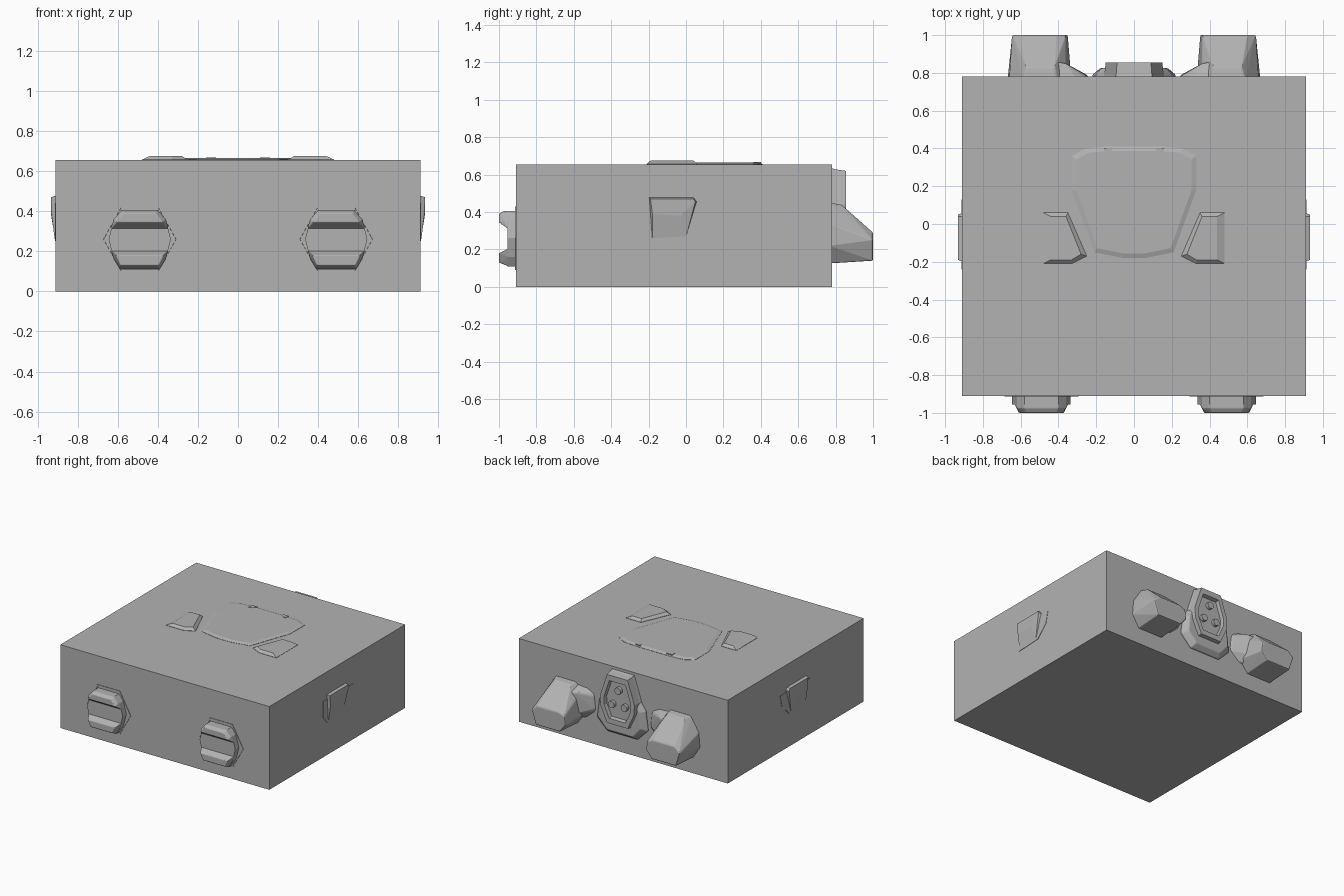
import bpy, bmesh
from math import radians

if "Cube" in bpy.data.objects:
    bpy.data.objects.remove(bpy.data.objects["Cube"], do_unlink=True)

GREY = (0.45, 0.45, 0.45, 1)
mat = bpy.data.materials.new("plain grey")
mat.use_nodes = True
mat.diffuse_color = GREY
mat.node_tree.nodes["Principled BSDF"].inputs["Base Color"].default_value = GREY


def finish(name, bm, mirror=False, bevel=0):
    bmesh.ops.recalc_face_normals(bm, faces=bm.faces)
    mesh = bpy.data.meshes.new(name)
    bm.to_mesh(mesh)
    bm.free()
    mesh.materials.append(mat)
    ob = bpy.data.objects.new(name, mesh)
    bpy.context.collection.objects.link(ob)
    if bevel:
        mod = ob.modifiers.new("Bevel", 'BEVEL')
        mod.width, mod.segments = bevel, 2
        mod.limit_method, mod.angle_limit = 'ANGLE', radians(25)
    if mirror:
        ob.modifiers.new("Mirror", 'MIRROR')
    return ob


def loft(name, rings, **kw):
    """Join matching rings of points and cap both ends."""
    bm = bmesh.new()
    loops = [[bm.verts.new(p) for p in r] for r in rings]
    for a, b in zip(loops, loops[1:]):
        for i in range(len(a)):
            j = (i + 1) % len(a)
            bm.faces.new((a[i], a[j], b[j], b[i]))
    bm.faces.new(loops[0])
    bm.faces.new(loops[-1])
    return finish(name, bm, **kw)


def hull(name, pts, **kw):
    """Convex solid around a few corner points."""
    bm = bmesh.new()
    for p in pts:
        bm.verts.new(p)
    res = bmesh.ops.convex_hull(bm, input=bm.verts)
    junk = {g for g in res["geom_interior"] + res["geom_unused"]
            if isinstance(g, bmesh.types.BMVert)}
    bmesh.ops.delete(bm, geom=list(junk), context='VERTS')
    bmesh.ops.dissolve_limit(bm, angle_limit=radians(2), verts=bm.verts, edges=bm.edges)
    return finish(name, bm, **kw)


def sym(half):
    """Closed outline from its right half, listed top to bottom."""
    return half + [(-x, z) for x, z in reversed(half) if x > 0]


def at_y(outline, y, s=1, cx=0, cz=0):
    return [(cx + x * s, y, cz + z * s) for x, z in outline]


def at_z(outline, z, s=1, cx=0, cy=0):
    return [(cx + (x - cx) * s, cy + (y - cy) * s, z) for x, y in outline]


# Main body
loft("body", [[(x, y, z) for x, y in ((-.91, -.91), (.91, -.91), (.91, .78), (-.91, .78))]
              for z in (0, .655)])

# Front lamps: hexagonal frame, core, and two bars with a gap between
FX, FZ = .49, .26
frame = sym([(.1, .17), (.195, 0), (.1, -.17)])
loft("lamp_frame", [at_y(frame, -.9, 1, FX, FZ), at_y(frame, -.914, 1, FX, FZ),
                    at_y(frame, -.914, .93, FX, FZ), at_y(frame, -.905, .92, FX, FZ)],
     mirror=True)
core = sym([(.09, .145), (.13, .1), (.155, 0), (.13, -.1), (.1, -.15)])
loft("lamp_core", [at_y(core, -.89, 1, FX, FZ), at_y(core, -.955, 1, FX, FZ)], mirror=True)
upper_back = sym([(.09, .145), (.13, .1), (.145, .05)])
upper_front = sym([(.08, .13), (.115, .085)])
hull("lamp_upper_bar", at_y(upper_back, -.95, 1, FX, FZ) + at_y(upper_back[:2] + upper_back[-2:], -.975, 1, FX, FZ)
     + at_y(upper_front, -1, 1, FX, FZ), mirror=True, bevel=.004)
lower_back = sym([(.145, -.055), (.13, -.1), (.1, -.15)])
lower_front = sym([(.12, -.08), (.095, -.13)])
hull("lamp_lower_bar", at_y(lower_back, -.95, 1, FX, FZ)
     + at_y(lower_front, -1, 1, FX, FZ), mirror=True, bevel=.004)

# Side badges: thin plate with a raised block above
plate = [(-.24, .44), (.13, .44), (.11, .35), (.02, .26), (-.19, .25), (-.24, .31)]
hull("side_plate", [(x, y, z) for x in (.9, .913) for y, z in plate], mirror=True)
block = [(-.2, .48), (.04, .48), (.06, .455), (-.04, .36), (-.19, .34)]
hull("side_block", [(.9, y, z) for y, z in block]
     + [(.932, -.19, .47), (.932, .04, .47), (.932, .05, .455), (.932, -.03, .38),
        (.932, -.18, .39), (.914, -.18, .26), (.914, .0, .27)], mirror=True)

# Roof shield with a shallow chamfer, and a pair of small clips on its edge
shield = sym([(.15, .41), (.26, .4), (.33, .36), (.33, .18), (.21, -.15), (.06, -.18)])
loft("roof_shield", [at_z(shield, .64), at_z(shield, .657),
                     at_z(shield, .665, .92, 0, .12)])
hull("roof_clip", [(x, y, z) for z in (.64, .668)
                   for x, y in ((.11, .4), (.16, .4), (.16, .36), (.13, .37))], mirror=True)

# Roof wings flanking the shield
wing = [(.48, .06), (.35, .06), (.25, -.17), (.33, -.21), (.48, -.21)]
wing_top = [(.44, .04), (.36, .04), (.28, -.16), (.33, -.19), (.44, -.19)]
loft("roof_wing", [at_z(wing, .64), at_z(wing, .657), at_z(wing_top, .675)], mirror=True)

# Rear pods: faceted housings with sloping tops and arms toward the centre
pod_base = [(.36, .4), (.41, .45), (.59, .45), (.66, .34), (.67, .22), (.61, .125),
            (.4, .125), (.33, .22)]
pod_face = [(.36, .27), (.41, .29), (.6, .29), (.645, .25), (.61, .14), (.4, .14), (.35, .2)]
hull("rear_pod", at_y(pod_base, .76) + at_y(pod_face, 1)
     + [(.42, .83, .44), (.57, .83, .44)], mirror=True, bevel=.008)
hull("rear_pod_arm", [(.22, .76, .26), (.24, .76, .4), (.3, .76, .43), (.42, .76, .44),
                      (.3, .76, .19), (.42, .76, .17), (.25, .79, .28), (.26, .79, .38),
                      (.36, .85, .4), (.36, .85, .24), (.42, .86, .4), (.42, .86, .2)],
     mirror=True, bevel=.01)

# Rear socket: tapered skirt, tall rim with a recess, and three pins
skirt = sym([(.13, .48), (.2, .38), (.22, .23), (.13, .14)])
skirt_face = sym([(.12, .46), (.17, .38), (.18, .25), (.11, .17)])
hull("socket_skirt", at_y(skirt, .76) + at_y(skirt, .79) + at_y(skirt_face, .825),
     bevel=.006)
rim = sym([(.09, .2), (.15, .02), (.145, -.06), (.09, -.18)])
loft("socket_rim", [at_y(rim, .76, 1.1, 0, .42), at_y(rim, .8, 1.04, 0, .42),
                    at_y(rim, .855, 1, 0, .42), at_y(rim, .855, .78, 0, .42),
                    at_y(rim, .828, .74, 0, .42)])
for i, (x, z) in enumerate(((0, .51), (.055, .39), (-.055, .39))):
    bpy.ops.mesh.primitive_cylinder_add(vertices=16, radius=.027, depth=.04,
                                        location=(x, .832, z), rotation=(radians(90), 0, 0))
    pin = bpy.context.object
    pin.name = f"socket_pin_{i + 1}"
    pin.data.materials.append(mat)
    bpy.ops.object.shade_smooth_by_angle(angle=radians(30))
